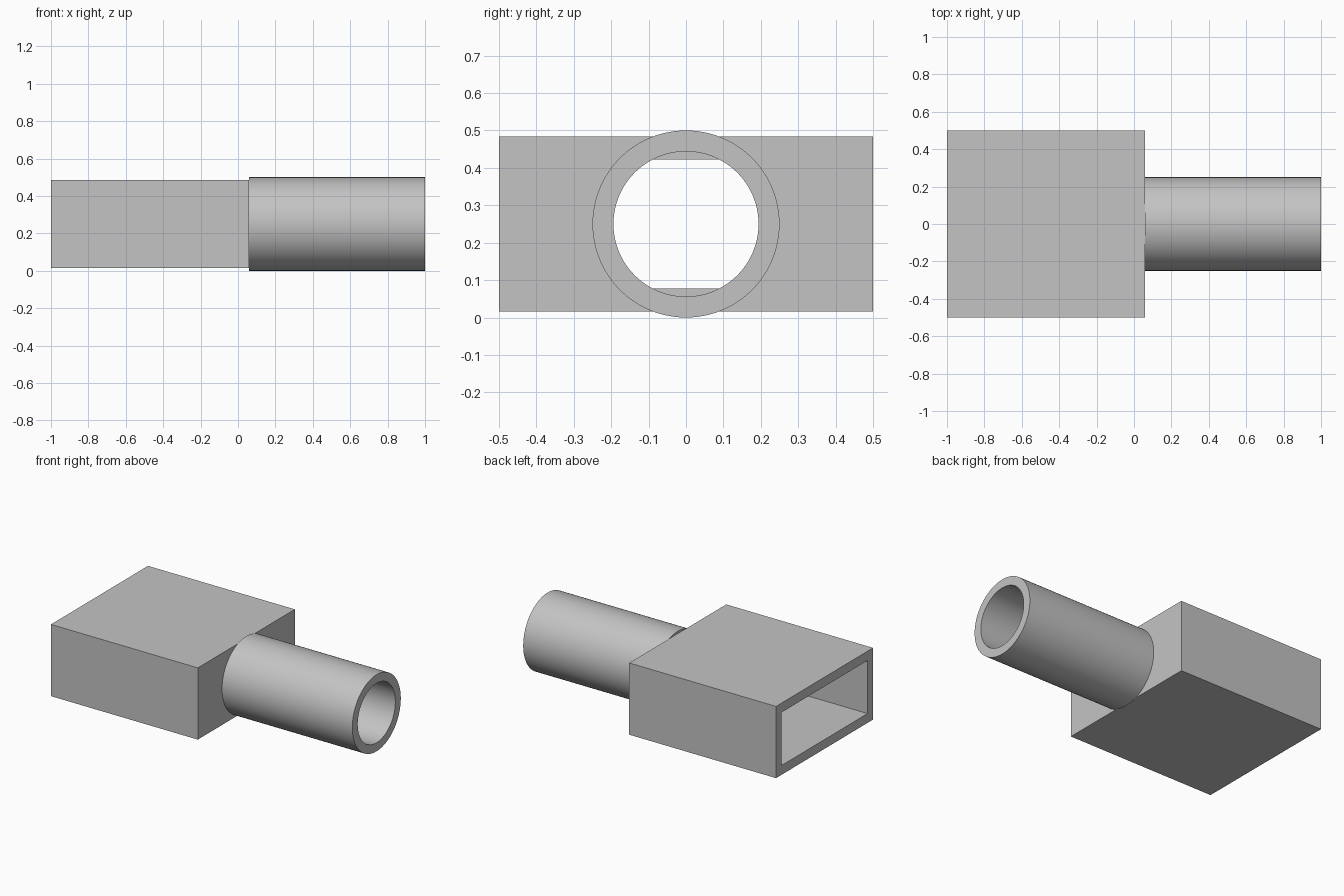
import bpy, bmesh, math

if "Cube" in bpy.data.objects:
    bpy.data.objects.remove(bpy.data.objects["Cube"], do_unlink=True)

SEGMENTS = 96
MID_Z = 0.25
JOINT_X = 0.06
WALL = 0.057

grey = bpy.data.materials.new("plain grey")
grey.use_nodes = True
colour = (0.55, 0.55, 0.55, 1)
grey.diffuse_color = colour
grey.node_tree.nodes["Principled BSDF"].inputs["Base Color"].default_value = colour


def ring(bm, x, radius):
    return [bm.verts.new((x, radius * math.cos(a), MID_Z + radius * math.sin(a)))
            for a in (2 * math.pi * i / SEGMENTS for i in range(SEGMENTS))]


def tube(name, x0, x1, outer, inner):
    """Open pipe along x with flat annular ends; inner=0 gives a solid rod."""
    bm = bmesh.new()
    loops = [ring(bm, x0, outer), ring(bm, x1, outer)]
    if inner:
        loops += [ring(bm, x1, inner), ring(bm, x0, inner)]
        pairs = list(zip(loops, loops[1:] + loops[:1]))
    else:
        pairs = [tuple(loops)]
        for loop in loops:
            bm.faces.new(loop)
    for a, b in pairs:
        for i in range(SEGMENTS):
            j = (i + 1) % SEGMENTS
            bm.faces.new((a[i], a[j], b[j], b[i]))
    return finish(name, bm)


def block(name, x0, x1, half_y, half_z):
    bm = bmesh.new()
    bmesh.ops.create_cube(bm, size=1)
    for v in bm.verts:
        v.co = (x0 if v.co.x < 0 else x1, v.co.y * 2 * half_y, MID_Z + v.co.z * 2 * half_z)
    return finish(name, bm)


def finish(name, bm):
    bmesh.ops.recalc_face_normals(bm, faces=bm.faces[:])
    mesh = bpy.data.meshes.new(name)
    bm.to_mesh(mesh)
    bm.free()
    mesh.materials.append(grey)
    obj = bpy.data.objects.new(name, mesh)
    bpy.context.collection.objects.link(obj)
    return obj


def cut(target, cutter):
    mod = target.modifiers.new(cutter.name, "BOOLEAN")
    mod.operation, mod.solver, mod.object = "DIFFERENCE", "EXACT", cutter
    cutter.hide_render = True
    cutter.hide_viewport = True
    cutter.display_type = "WIRE"


# Rectangular duct, open at one end, with a round port in its end wall
duct = block("rectangular_duct", -1, JOINT_X, 0.5, 0.234)
cut(duct, block("duct_cavity_cutter", -1.2, JOINT_X - WALL, 0.5 - WALL, 0.234 - WALL - 0.004))
cut(duct, tube("port_cutter", JOINT_X - WALL - 0.003, JOINT_X + 0.1, 0.194, 0))

# Round pipe joined to the end wall
pipe = tube("round_pipe", JOINT_X, 1, 0.25, 0.194)

# Smooth curved walls with crisp rims
bpy.ops.object.select_all(action="DESELECT")
for obj in (duct, pipe):
    obj.select_set(True)
    bpy.context.view_layer.objects.active = obj
bpy.ops.object.shade_smooth_by_angle(angle=math.radians(30))
